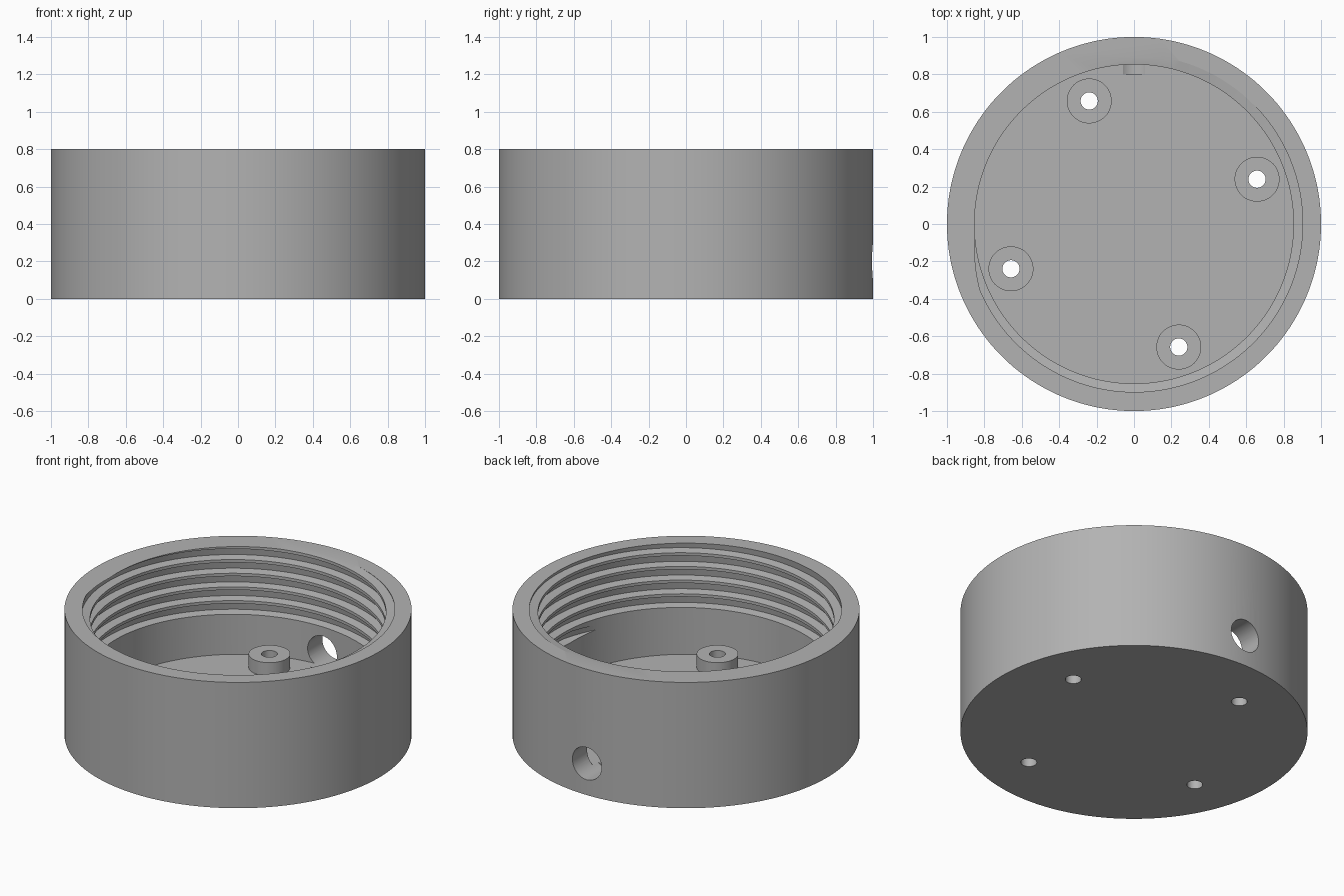
import bpy, bmesh, math
from mathutils import Matrix, Vector

if "Cube" in bpy.data.objects:
    bpy.data.objects.remove(bpy.data.objects["Cube"])

HEIGHT, BORE, FLOOR, PITCH = 0.8, 0.853, 0.115, 0.087
SEGMENTS = 180

grey = bpy.data.materials.new("mid grey")
grey.use_nodes = True
colour = (0.45, 0.45, 0.45, 1)
grey.diffuse_color = colour
grey.node_tree.nodes["Principled BSDF"].inputs["Base Color"].default_value = colour


def make_object(name, bm):
    bmesh.ops.recalc_face_normals(bm, faces=bm.faces)
    mesh = bpy.data.meshes.new(name)
    bm.to_mesh(mesh)
    bm.free()
    mesh.materials.append(grey)
    obj = bpy.data.objects.new(name, mesh)
    bpy.context.collection.objects.link(obj)
    return obj


def cylinder(name, radius, start, end, segments=48):
    """Solid cylinder between two points."""
    a, b = Vector(start), Vector(end)
    turn = (b - a).to_track_quat('Z', 'Y').to_matrix().to_4x4()
    bm = bmesh.new()
    bmesh.ops.create_cone(bm, cap_ends=True, segments=segments, radius1=radius,
                          radius2=radius, depth=(b - a).length,
                          matrix=Matrix.Translation((a + b) / 2) @ turn)
    return make_object(name, bm)


def combine(target, tool, operation):
    """Apply a boolean and discard the tool."""
    mod = target.modifiers.new("boolean", 'BOOLEAN')
    mod.operation, mod.solver, mod.object = operation, 'EXACT', tool
    graph = bpy.context.evaluated_depsgraph_get()
    target.data = bpy.data.meshes.new_from_object(target.evaluated_get(graph))
    target.modifiers.clear()
    bpy.data.objects.remove(tool)


def thread_cutter():
    """Helical groove, rising anticlockwise, with a pointed lower end."""
    profile = [(0.8, -0.016), (0.905, 0), (0.896, 0.056), (0.8, 0.066)]
    first, last, step = -19 - 1800, 240, 3
    bm = bmesh.new()
    rings = []
    for degrees in range(first, last, step):
        angle = math.radians(degrees)
        base = HEIGHT + PITCH * (degrees - 75) / 360
        depth = min(1, 0.45 + 0.55 * (degrees - first) / 15)
        ring = []
        for radius, rise in profile:
            r = 0.8 + (radius - 0.8) * depth
            ring.append(bm.verts.new((r * math.cos(angle), r * math.sin(angle),
                                      base + 0.02 + (rise - 0.02) * depth)))
        rings.append(ring)
    for one, two in zip(rings, rings[1:]):
        for i in range(4):
            j = (i + 1) % 4
            bm.faces.new((one[i], one[j], two[j], two[i]))
    bm.faces.new(rings[0])
    bm.faces.new(rings[-1])
    bmesh.ops.triangulate(bm, faces=bm.faces)
    return make_object("thread_cutter", bm)


# Cup body with a threaded bore
cup = cylinder("threaded_cup", 1, (0, 0, 0), (0, 0, HEIGHT), SEGMENTS)
bore = cylinder("bore", BORE, (0, 0, FLOOR), (0, 0, 1), SEGMENTS)
combine(cup, bore, 'DIFFERENCE')
combine(cup, thread_cutter(), 'DIFFERENCE')

# Four screw bosses, drilled through the floor
for quarter in range(4):
    angle = math.radians(20 + 90 * quarter)
    x, y = 0.7 * math.cos(angle), 0.7 * math.sin(angle)
    combine(cup, cylinder("boss", 0.12, (x, y, 0.05), (x, y, 0.2)), 'UNION')
    combine(cup, cylinder("screw_hole", 0.046, (x, y, -0.1), (x, y, 0.4)), 'DIFFERENCE')

# Cable hole in the back wall
combine(cup, cylinder("cable_hole", 0.103, (0, 0.8, 0.2), (0, 1.2, 0.2)), 'DIFFERENCE')

# Smooth walls with crisp edges
bpy.ops.object.select_all(action='DESELECT')
cup.select_set(True)
bpy.context.view_layer.objects.active = cup
bpy.ops.object.shade_smooth_by_angle(angle=math.radians(20))
